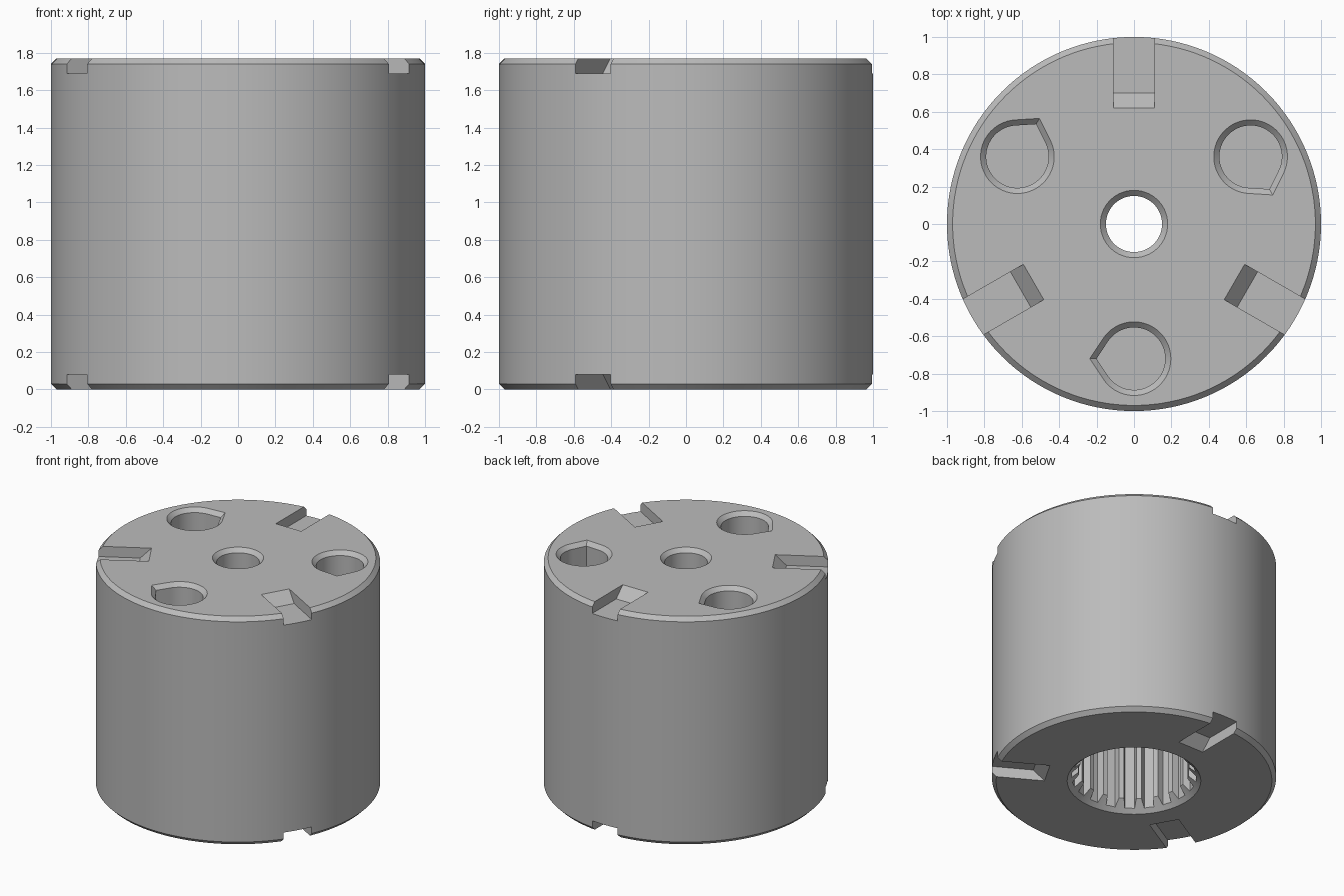
import bpy, bmesh
from math import sin, cos, pi, radians, acos
from mathutils import Matrix, Vector

if "Cube" in bpy.data.objects:
    bpy.data.objects.remove(bpy.data.objects["Cube"])

H = 1.77            # overall height
CHAMFER = 0.03
SIDES = 128
BORE_TOP = 1.0      # ceiling of the splined bore
HOLE_FLOOR = 0.6    # floor of the teardrop holes

steel = bpy.data.materials.new("grey_steel")
steel.use_nodes = True
GREY = (0.50, 0.50, 0.50, 1)
steel.diffuse_color = GREY
steel.node_tree.nodes["Principled BSDF"].inputs["Base Color"].default_value = GREY


def make_object(name, bm):
    bmesh.ops.recalc_face_normals(bm, faces=bm.faces)
    mesh = bpy.data.meshes.new(name)
    bm.to_mesh(mesh)
    bm.free()
    mesh.materials.append(steel)
    obj = bpy.data.objects.new(name, mesh)
    bpy.context.collection.objects.link(obj)
    return obj


def lathe(name, profile):
    """Spin a closed (radius, z) profile around the z axis."""
    bm = bmesh.new()
    rings = [[bm.verts.new((r * cos(2 * pi * i / SIDES), r * sin(2 * pi * i / SIDES), z))
              for i in range(SIDES)] for r, z in profile]
    for a, b in zip(rings, rings[1:] + rings[:1]):
        for i in range(SIDES):
            j = (i + 1) % SIDES
            bm.faces.new((a[i], a[j], b[j], b[i]))
    return make_object(name, bm)


def loft(name, sections, matrix=Matrix()):
    """Join matching outlines into a capped solid."""
    bm = bmesh.new()
    rings = [[bm.verts.new(matrix @ Vector(p)) for p in s] for s in sections]
    n = len(rings[0])
    for a, b in zip(rings, rings[1:]):
        for i in range(n):
            j = (i + 1) % n
            bm.faces.new((a[i], a[j], b[j], b[i]))
    bm.faces.new(rings[0])
    bm.faces.new(rings[-1])
    return make_object(name, bm)


def teardrop(radius, z):
    """Circle with two tangents meeting in a point on the -x side."""
    tip = 1.2
    a = acos(1 / tip)
    steps = 48
    start, sweep = pi + a, 2 * pi - 2 * a
    pts = [(radius * cos(start + sweep * i / steps),
            radius * sin(start + sweep * i / steps), z) for i in range(steps + 1)]
    return pts + [(-radius * tip, 0, z)]


def cut(body, cutter):
    cutter.hide_render = True
    mod = body.modifiers.new("cut", 'BOOLEAN')
    mod.operation = 'DIFFERENCE'
    mod.solver = 'EXACT'
    mod.object = cutter
    bpy.context.view_layer.objects.active = body
    bpy.ops.object.modifier_apply(modifier=mod.name)
    bpy.data.objects.remove(cutter)


# Drum with chamfered rims, small top hole and wide lower bore
TIP, ROOT, MOUTH = 0.39, 0.44, 0.47
body = lathe("drum_body", [
    (MOUTH, 0), (1 - CHAMFER, 0), (1, CHAMFER), (1, H - CHAMFER), (1 - CHAMFER, H),
    (0.18, H), (0.15, H - CHAMFER), (0.15, BORE_TOP), (TIP, BORE_TOP), (TIP, MOUTH - TIP)])

# Spline grooves inside the bore
TEETH = 20
outline = []
for k in range(TEETH):
    for offset, r in ((-6.5, TIP - 0.004), (-4.5, ROOT), (4.5, ROOT), (6.5, TIP - 0.004)):
        a = radians(k * 360 / TEETH + offset)
        outline.append((r * cos(a), r * sin(a)))
cut(body, loft("spline_cutter", [[(x, y, z) for x, y in outline] for z in (-0.1, BORE_TOP - 0.002)]))

# Radial slots with sloped inner ends, on both faces
DEPTH, HALF, OVER = 0.08, 0.109, 0.05
slot = [(0.62 - OVER, H + OVER), (0.62 + DEPTH, H - DEPTH), (1.2, H - DEPTH), (1.2, H + OVER)]
for angle in (90, 210, 330):
    spin = Matrix.Rotation(radians(angle), 4, 'Z')
    for flip in (False, True):
        sections = [[(x, y, H - z if flip else z) for x, z in slot] for y in (-HALF, HALF)]
        cut(body, loft("slot_cutter", sections, spin))

# Blind teardrop holes with chamfered mouths
for angle in (0, 120, 240):
    place = Matrix.Rotation(radians(angle), 4, 'Z') @ Matrix.Translation((0, -0.72, 0))
    cut(body, loft("hole_cutter", [
        teardrop(0.167, HOLE_FLOOR), teardrop(0.167, H - CHAMFER),
        teardrop(0.167 + 0.06, H + CHAMFER)], place))

# Smooth walls, crisp edges
bpy.ops.object.select_all(action='DESELECT')
body.select_set(True)
bpy.context.view_layer.objects.active = body
bpy.ops.object.shade_smooth_by_angle(angle=radians(25))
